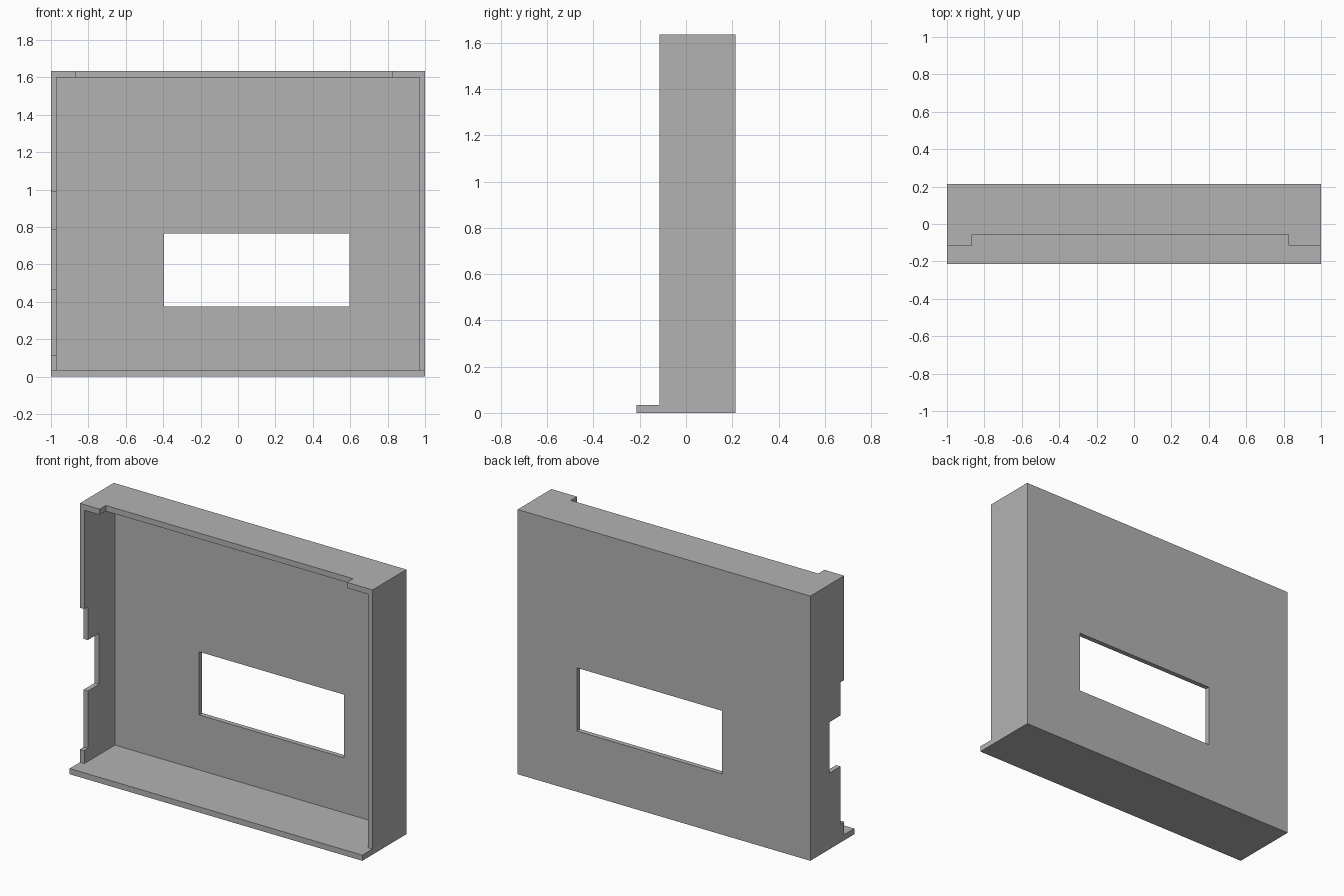
import bpy
import bmesh

cube = bpy.data.objects.get("Cube")
if cube:
    bpy.data.objects.remove(cube, do_unlink=True)

# Overall limits of the open-fronted housing
LEFT, RIGHT = -1.0, 1.0
LIP, RIM, BACK = -0.215, -0.115, 0.215
TOP, FLOOR, WALL = 1.635, 0.035, 0.03

grey = bpy.data.materials.new("plain_grey")
grey.use_nodes = True
colour = (0.45, 0.45, 0.45, 1.0)
grey.diffuse_color = colour
grey.node_tree.nodes["Principled BSDF"].inputs["Base Color"].default_value = colour


def prism(name, yz_profile, x0, x1):
    """Extrude a side profile of (y, z) points from x0 to x1."""
    bm = bmesh.new()
    face = bm.faces.new([bm.verts.new((x0, y, z)) for y, z in yz_profile])
    extruded = bmesh.ops.extrude_face_region(bm, geom=[face])["geom"]
    moved = [v for v in extruded if isinstance(v, bmesh.types.BMVert)]
    bmesh.ops.translate(bm, verts=moved, vec=(x1 - x0, 0, 0))
    bmesh.ops.recalc_face_normals(bm, faces=bm.faces)
    mesh = bpy.data.meshes.new(name)
    bm.to_mesh(mesh)
    bm.free()
    mesh.materials.append(grey)
    obj = bpy.data.objects.new(name, mesh)
    bpy.context.collection.objects.link(obj)
    return obj


def block(name, x0, x1, y0, y1, z0, z1):
    return prism(name, [(y0, z0), (y1, z0), (y1, z1), (y0, z1)], x0, x1)


# Outer body with the floor lip standing out in front
shell = prism("housing_shell", [(LIP, 0), (BACK, 0), (BACK, TOP), (RIM, TOP),
                                (RIM, FLOOR), (LIP, FLOOR)], LEFT, RIGHT)

cutters = [
    # Hollow interior
    block("cavity_cutter", LEFT + WALL, RIGHT - WALL, -0.4, BACK - WALL,
          FLOOR, TOP - WALL - 0.005),
    # Rectangular window through the back panel
    block("window_cutter", -0.395, 0.595, 0.1, 0.4, 0.375, 0.765),
    # Shallow recess along the top rim
    block("top_recess_cutter", -0.865, 0.825, -0.4, -0.055, 1.5, 1.8),
    # Stepped recess in the rim of the right wall
    prism("side_recess_cutter", [(-0.4, 0.115), (-0.08, 0.115), (-0.08, 0.47),
                                 (0.03, 0.47), (0.03, 0.785), (-0.08, 0.785),
                                 (-0.08, 0.99), (-0.4, 0.99)], -1.2, -0.9),
]

for cutter in cutters:
    cutter.hide_render = True
    mod = shell.modifiers.new(cutter.name, 'BOOLEAN')
    mod.operation = 'DIFFERENCE'
    mod.solver = 'EXACT'
    mod.object = cutter

# Bake the cuts and remove the cutters
bpy.context.view_layer.update()
graph = bpy.context.evaluated_depsgraph_get()
baked = bpy.data.meshes.new_from_object(shell.evaluated_get(graph))
shell.modifiers.clear()
shell.data = baked
baked.name = "housing_shell"
baked.materials.clear()
baked.materials.append(grey)
for poly in baked.polygons:
    poly.material_index = 0
for cutter in cutters:
    bpy.data.objects.remove(cutter, do_unlink=True)
